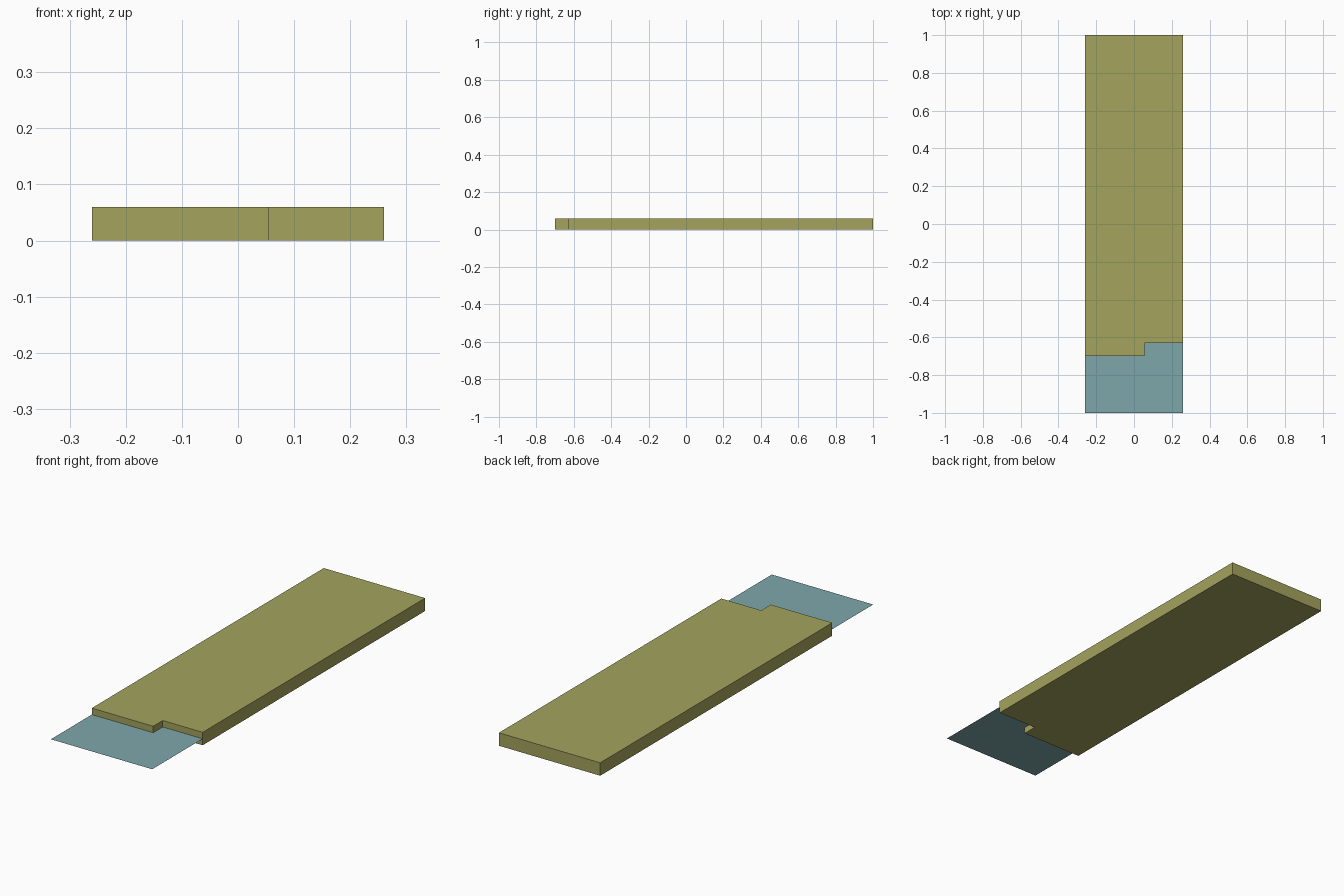
import bpy, bmesh

if "Cube" in bpy.data.objects:
    bpy.data.objects.remove(bpy.data.objects["Cube"])


def panel(name, outline, z, color, height=0.0):
    """Flat polygon at height z, extruded upward when height is given."""
    bm = bmesh.new()
    face = bm.faces.new([bm.verts.new((x, y, z)) for x, y in outline])
    if height:
        top = bmesh.ops.extrude_face_region(bm, geom=[face], use_keep_orig=True)
        moved = [g for g in top["geom"] if isinstance(g, bmesh.types.BMVert)]
        bmesh.ops.translate(bm, verts=moved, vec=(0, 0, height))
        bmesh.ops.recalc_face_normals(bm, faces=bm.faces)
    mesh = bpy.data.meshes.new(name)
    bm.to_mesh(mesh)
    bm.free()
    mat = bpy.data.materials.new(name + "_color")
    mat.diffuse_color = (*color, 1)
    mat.use_nodes = True
    mat.node_tree.nodes["Principled BSDF"].inputs["Base Color"].default_value = mat.diffuse_color
    mesh.materials.append(mat)
    obj = bpy.data.objects.new(name, mesh)
    bpy.context.collection.objects.link(obj)
    return obj


W = 0.26             # half width
THICK = 0.06         # blanket thickness
FOLD, STEP = -0.70, -0.63  # blanket front edge and its stepped corner

# Thick blanket slab with a stepped front right corner
panel("blanket", [(-W, FOLD), (0.055, FOLD), (0.055, STEP), (W, STEP),
                  (W, 1.0), (-W, 1.0)], 0.0, (0.37, 0.366, 0.11), THICK)

# Thin sheet coming out at half the blanket's thickness
panel("sheet", [(-W, -1.0), (W, -1.0), (W, STEP), (-W, STEP)],
      THICK / 2, (0.21, 0.39, 0.41))
